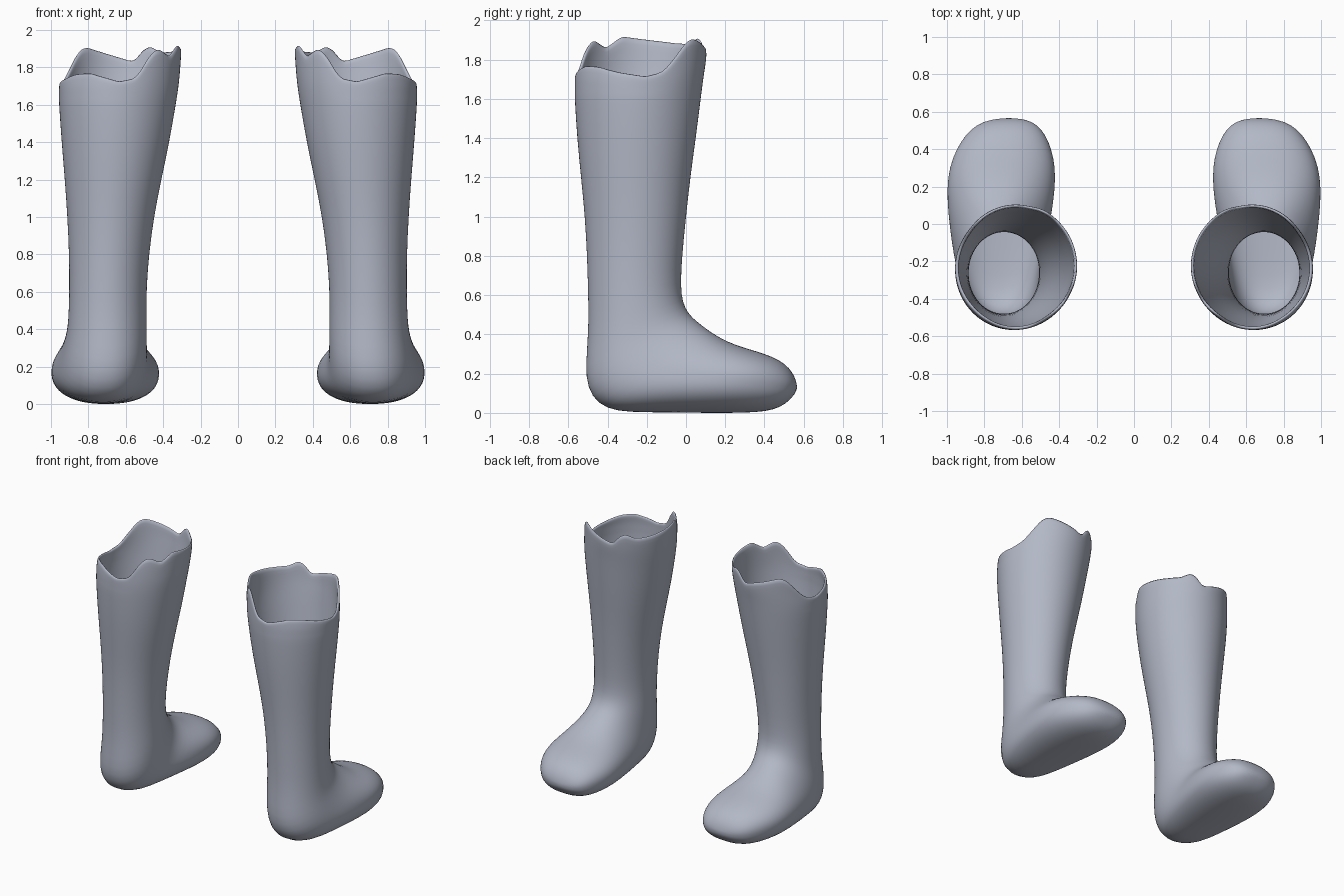
import bpy, bmesh, math

SEG = 72

# Shaft sections, top to bottom: z, inner x, outer x, back y, front y
SHAFT = [
    (1.93, 0.300, 0.940, -0.545, 0.112), (1.80, 0.308, 0.945, -0.560, 0.103),
    (1.70, 0.317, 0.957, -0.567, 0.088), (1.60, 0.333, 0.957, -0.567, 0.075),
    (1.40, 0.367, 0.943, -0.555, 0.050), (1.20, 0.410, 0.926, -0.535, 0.022),
    (1.00, 0.450, 0.912, -0.515, 0.000), (0.80, 0.476, 0.903, -0.504, -0.020),
]
# Foot sections fanning round the heel to the toe:
# inner x, outer x, instep (y, z), sole (y, z)
FOOT = [
    (0.488, 0.902, -0.028, 0.65, -0.499, 0.62),
    (0.490, 0.904, -0.018, 0.565, -0.496, 0.46),
    (0.488, 0.910, 0.008, 0.512, -0.506, 0.30),
    (0.488, 0.925, 0.040, 0.478, -0.512, 0.18),
    (0.487, 0.943, 0.075, 0.450, -0.482, 0.08),
    (0.482, 0.960, 0.112, 0.422, -0.405, 0.02),
    (0.470, 0.975, 0.152, 0.395, -0.290, 0.003),
    (0.443, 0.992, 0.212, 0.362, -0.110, 0.003),
    (0.423, 1.001, 0.282, 0.336, 0.085, 0.0),
    (0.420, 0.987, 0.362, 0.313, 0.240, 0.0),
    (0.442, 0.948, 0.442, 0.286, 0.360, 0.003),
    (0.473, 0.900, 0.503, 0.252, 0.445, 0.015),
    (0.515, 0.845, 0.545, 0.205, 0.510, 0.045),
    (0.575, 0.765, 0.562, 0.160, 0.555, 0.095),
]
# Torn rim: angle (0 = outer side, 90 = toe side), height
RIM = [
    (-180, 1.905), (-160, 1.92), (-145, 1.86), (-130, 1.90), (-123, 1.89),
    (-115, 1.83), (-107, 1.745), (-90, 1.725), (-60, 1.77), (-42, 1.767),
    (-20, 1.738), (6, 1.715), (22, 1.74), (33, 1.82), (43, 1.89), (52, 1.91),
    (65, 1.89), (90, 1.85), (103, 1.828), (112, 1.90), (120, 1.912),
    (132, 1.88), (150, 1.885), (180, 1.905),
]


def rim_height(a):
    for (a0, z0), (a1, z1) in zip(RIM, RIM[1:]):
        if a0 <= a <= a1:
            return z0 + (z1 - z0) * (a - a0) / (a1 - a0)
    return RIM[-1][1]


def shaft_at(z):
    for s, t in zip(SHAFT, SHAFT[1:]):
        if z >= t[0]:
            k = (z - t[0]) / (s[0] - t[0])
            return [q + (p - q) * k for p, q in zip(s[1:], t[1:])]
    return SHAFT[-1][1:]


def section(a, xi, xo, ty, tz, by, bz, power):
    c, s = math.cos(a), math.sin(a)
    u = math.copysign(abs(c) ** (2 / power), c)
    v = math.copysign(abs(s) ** (2 / power), s)
    return ((xi + xo) / 2 + u * (xo - xi) / 2,
            (ty + by) / 2 + v * (ty - by) / 2,
            (tz + bz) / 2 + v * (tz - bz) / 2)


def boot_rings():
    angles = [-math.pi + 2 * math.pi * i / SEG for i in range(SEG)]
    rings = []
    # Rows between the torn rim and the first level section
    for k in (1, 0.8, 0.6, 0.4, 0.2):
        row = []
        for a in angles:
            z = 1.60 + (rim_height(math.degrees(a)) - 1.60) * k
            xi, xo, yb, yf = shaft_at(z)
            row.append(section(a, xi, xo, yf, z, yb, z, 2.0))
        rings.append(row)
    for z, xi, xo, yb, yf in SHAFT[3:]:
        rings.append([section(a, xi, xo, yf, z, yb, z, 2.0) for a in angles])
    for i, row in enumerate(FOOT):
        power = 2.0 + 0.25 * min(1, i / 6)
        rings.append([section(a, *row, power) for a in angles])
    return rings


def make_boot(name, side, material):
    bm = bmesh.new()
    rows = [[bm.verts.new((side * x, y, z)) for x, y, z in ring]
            for ring in boot_rings()]
    for r, s in zip(rows, rows[1:]):
        for j in range(SEG):
            n = (j + 1) % SEG
            quad = [r[j], s[j], s[n], r[n]]
            bm.faces.new(quad if side > 0 else quad[::-1])
    # Toe tip
    tip = bm.verts.new((side * 0.67, 0.567, 0.128))
    last = rows[-1]
    for j in range(SEG):
        tri = [last[j], tip, last[(j + 1) % SEG]]
        bm.faces.new(tri if side > 0 else tri[::-1])
    mesh = bpy.data.meshes.new(name)
    bm.to_mesh(mesh)
    bm.free()
    mesh.materials.append(material)
    mesh.shade_smooth()
    obj = bpy.data.objects.new(name, mesh)
    bpy.context.collection.objects.link(obj)
    # Wall thickness and rounded rim
    wall = obj.modifiers.new("wall", 'SOLIDIFY')
    wall.thickness = 0.018
    wall.offset = -1
    smooth = obj.modifiers.new("smooth", 'SUBSURF')
    smooth.levels = smooth.render_levels = 1
    return obj


grey = bpy.data.materials.new("blue_grey")
grey.diffuse_color = (0.45, 0.48, 0.57, 1)

make_boot("right_boot", 1, grey)
make_boot("left_boot", -1, grey)
